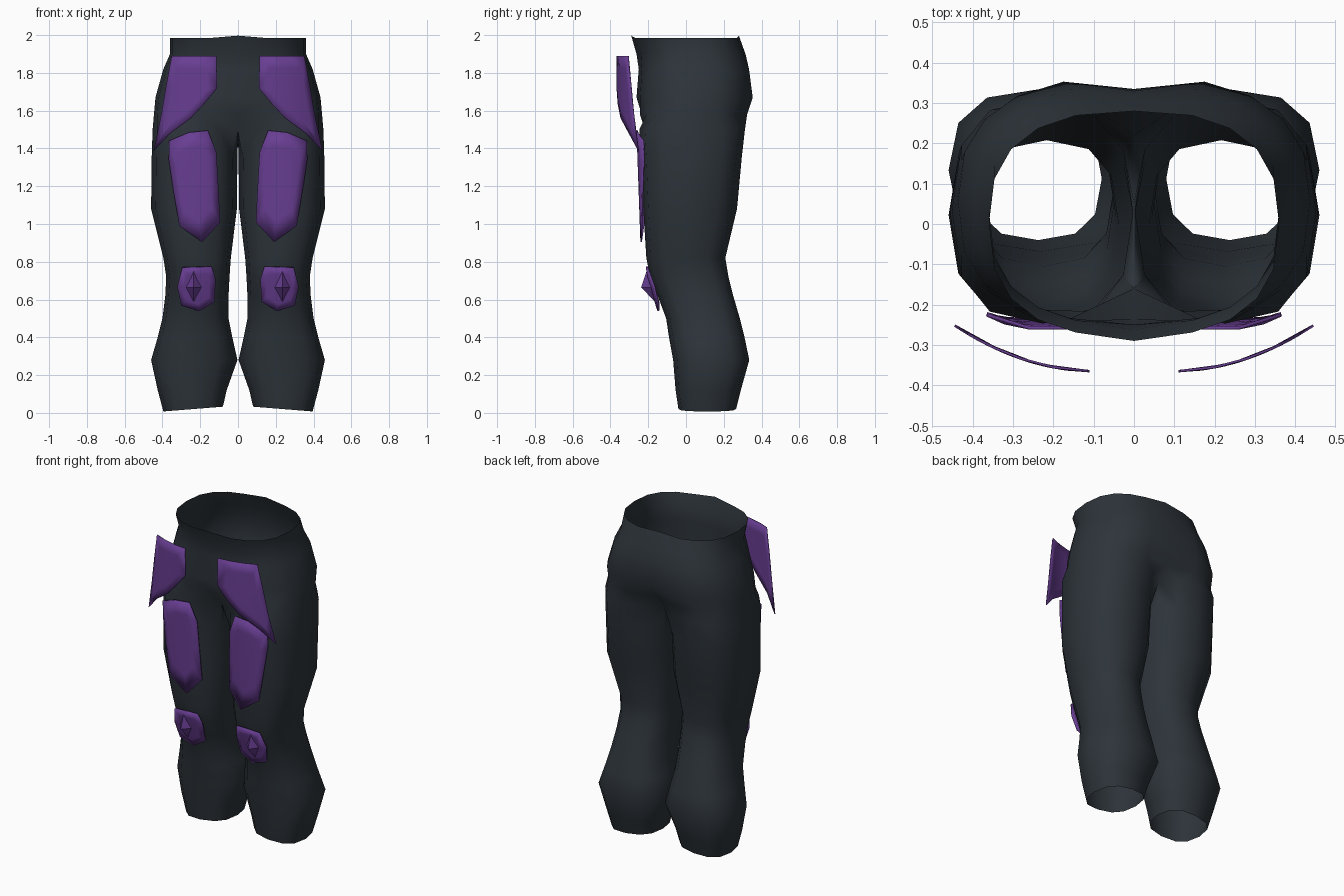
import bpy, bmesh, math

if "Cube" in bpy.data.objects:
    bpy.data.objects.remove(bpy.data.objects["Cube"])


def material(name, rgb):
    m = bpy.data.materials.new(name)
    m.diffuse_color = (*rgb, 1)
    m.use_nodes = True
    m.node_tree.nodes["Principled BSDF"].inputs["Base Color"].default_value = m.diffuse_color
    return m


CLOTH = material("dark slate cloth", (0.026, 0.034, 0.042))
PURPLE = material("purple armour", (0.14, 0.048, 0.29))


def finish(bm, name, mat, angle=40, thickness=0):
    bmesh.ops.recalc_face_normals(bm, faces=bm.faces)
    me = bpy.data.meshes.new(name)
    bm.to_mesh(me)
    bm.free()
    me.materials.append(mat)
    ob = bpy.data.objects.new(name, me)
    bpy.context.collection.objects.link(ob)
    bpy.context.view_layer.objects.active = ob
    ob.select_set(True)
    bpy.ops.object.shade_smooth_by_angle(angle=math.radians(angle))
    ob.select_set(False)
    if thickness:
        sol = ob.modifiers.new("thickness", 'SOLIDIFY')
        sol.thickness, sol.offset = thickness, 0
    mir = ob.modifiers.new("mirror", 'MIRROR')
    mir.use_clip = True
    mir.merge_threshold = 0.002
    return ob


def power(v, e):
    return math.copysign(abs(v) ** e, v)


def squircle(a, x0, x1, y0, y1, e=0.78):
    # angle 0 = inner side, 90 = front, 180 = outer side, 270 = back
    return ((x0 + x1) / 2 - (x1 - x0) / 2 * power(math.cos(a), e),
            (y0 + y1) / 2 - (y1 - y0) / 2 * power(math.sin(a), e))


def bridge(bm, a, b, closed):
    n = len(a)
    for i in range(n if closed else n - 1):
        j = (i + 1) % n
        bm.faces.new((a[i], a[j], b[j], b[i]))


# Trousers: leg tube (z, inner x, outer x, front y, back y)
LEG = [(0.02, 0.08, 0.395, -0.04, 0.265), (0.12, 0.06, 0.425, -0.055, 0.29),
       (0.28, 0.003, 0.46, -0.068, 0.335), (0.40, 0.03, 0.425, -0.09, 0.31),
       (0.50, 0.05, 0.40, -0.105, 0.285), (0.62, 0.05, 0.385, -0.15, 0.25),
       (0.72, 0.045, 0.38, -0.19, 0.225), (0.82, 0.038, 0.395, -0.21, 0.208),
       (1.08, 0.006, 0.46, -0.226, 0.27), (1.35, 0.003, 0.457, -0.238, 0.295)]
bm = bmesh.new()
N = 12
prev = None
for z, *box in LEG:
    ring = []
    for k in range(N):
        x, y = squircle(math.tau * k / N, *box)
        dz = -0.012 * (x - 0.24) / 0.15 if z < 0.1 else 0
        ring.append(bm.verts.new((x, y, z + dz)))
    if prev:
        bridge(bm, prev, ring, True)
    prev = ring

# Crotch ring: the three inner points meet on the centre line
seam = {11: (0, 0.22, 1.50), 0: (0, 0.05, 1.45), 1: (0, -0.16, 1.49)}
ring = []
for k in range(N):
    x, y = squircle(math.tau * k / N, 0, 0.452, -0.247, 0.312)
    ring.append(bm.verts.new(seam.get(k, (x, y, 1.50))))
bridge(bm, prev, ring, True)
prev = ring[1:]

# Hips and waist: half rings (z, half width, front y at centre, front y, back y, back cleft)
HIPS = [(1.58, 0.445, -0.235, -0.255, 0.335, 0.06), (1.67, 0.437, -0.262, -0.255, 0.365, 0.03),
        (1.82, 0.395, -0.25, -0.245, 0.345, 0.015), (1.90, 0.36, -0.262, -0.25, 0.315, 0.0),
        (1.985, 0.36, -0.29, -0.28, 0.28, 0.0)]
for z, w, fc, f, b, cleft in HIPS:
    ring = []
    for i in range(11):
        x, y = squircle(math.pi / 2 + math.pi * i / 10, -w, w, f, b)
        if i == 0:
            x, y = 0, fc
        if i == 10:
            x, y = 0, b - cleft
        ring.append(bm.verts.new((x, y, z + (0.012 if z > 1.95 and i in (0, 10) else 0))))
    bridge(bm, prev, ring, False)
    prev = ring
finish(bm, "trousers", CLOTH, 45)


# Armour plates: outline in (x, z) with a depth rule
def plate(name, outline, depth, thickness):
    bm = bmesh.new()
    cx = sum(p[0] for p in outline) / len(outline)
    cz = sum(p[1] for p in outline) / len(outline)
    rings = []
    for s in (1, 0.67, 0.33):
        pts = [(cx + (x - cx) * s, cz + (z - cz) * s) for x, z in outline]
        rings.append([bm.verts.new((x, depth(x, z), z)) for x, z in pts])
    bridge(bm, rings[0], rings[1], True)
    bridge(bm, rings[1], rings[2], True)
    c = bm.verts.new((cx, depth(cx, cz), cz))
    last = rings[2]
    for i in range(len(last)):
        bm.faces.new((last[i], last[(i + 1) % len(last)], c))
    return finish(bm, name, PURPLE, 40, thickness)


plate("hip_plate",
      [(0.115, 1.89), (0.2, 1.89), (0.28, 1.89), (0.35, 1.89), (0.378, 1.74), (0.405, 1.58),
       (0.445, 1.39), (0.36, 1.48), (0.25, 1.56), (0.18, 1.635), (0.11, 1.72)],
      lambda x, z: -0.365 + 0.95 * (x - 0.1) ** 2, 0.006)

plate("thigh_plate",
      [(0.16, 1.495), (0.26, 1.485), (0.365, 1.44), (0.365, 1.34), (0.34, 1.17), (0.31, 0.99),
       (0.19, 0.905), (0.095, 1.01), (0.105, 1.2), (0.115, 1.38)],
      lambda x, z: -0.258 + 3.4 * max(0, abs(x - 0.22) - 0.05) ** 2 + 0.035 * (1.49 - z), 0.008)


def knee_depth(x, z):
    return -0.215 + 0.3 * (0.77 - z) + 1.5 * (x - 0.22) ** 2


plate("knee_plate",
      [(0.14, 0.775), (0.295, 0.77), (0.32, 0.67), (0.30, 0.57), (0.205, 0.54),
       (0.125, 0.59), (0.12, 0.71)], knee_depth, 0.012)

# Pointed stud on each knee
bm = bmesh.new()
rim = [bm.verts.new((x, knee_depth(x, z), z))
       for x, z in ((0.235, 0.75), (0.28, 0.665), (0.235, 0.58), (0.188, 0.665))]
tip = bm.verts.new((0.235, -0.237, 0.665))
for i in range(4):
    bm.faces.new((rim[i], rim[(i + 1) % 4], tip))
finish(bm, "knee_stud", PURPLE, 10)
